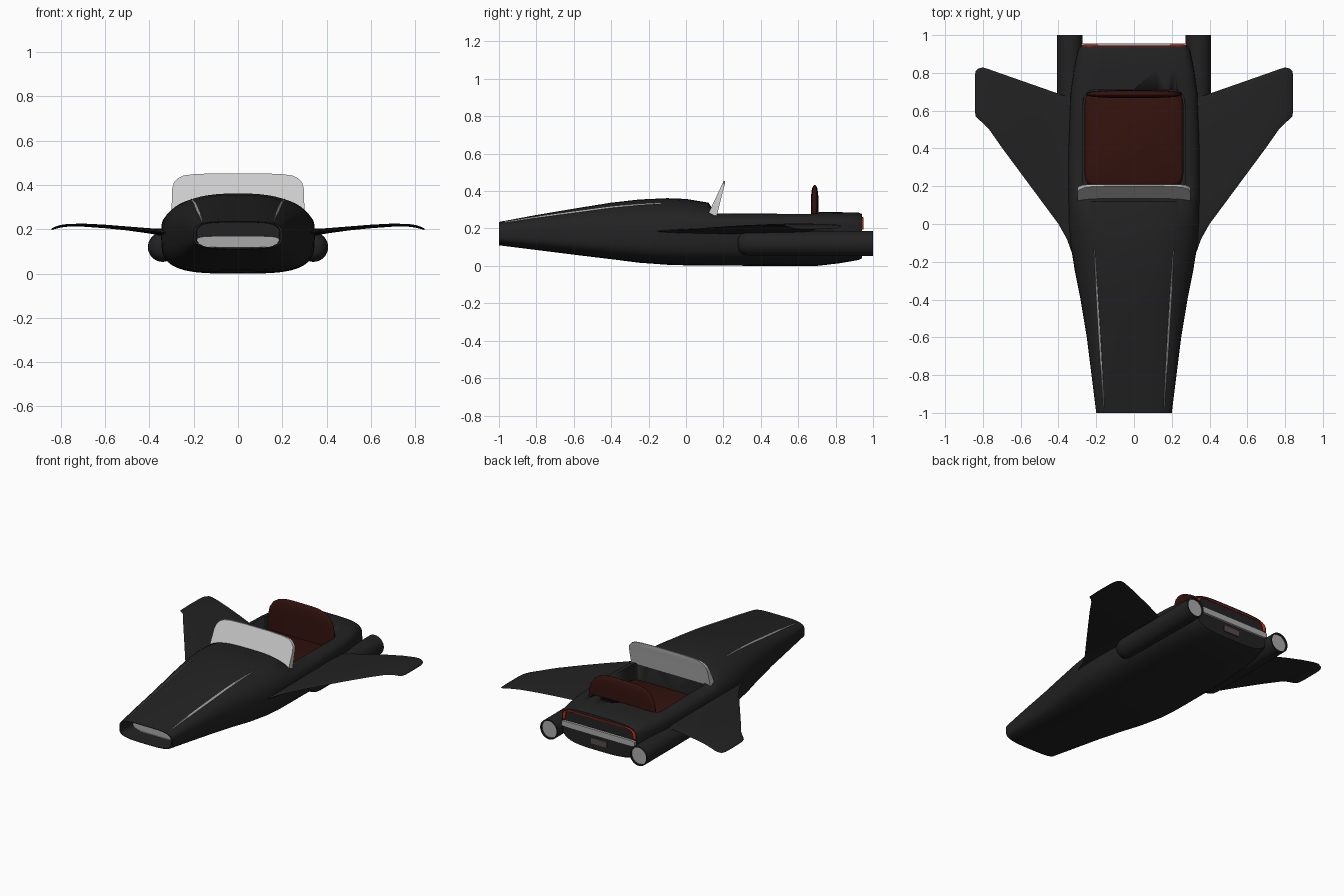
import bpy, bmesh, math
from mathutils import Vector

if "Cube" in bpy.data.objects:
    bpy.data.objects.remove(bpy.data.objects["Cube"])


def material(name, rgb):
    m = bpy.data.materials.new(name)
    m.diffuse_color = (*rgb, 1)
    m.use_nodes = True
    m.node_tree.nodes["Principled BSDF"].inputs["Base Color"].default_value = m.diffuse_color
    return m


BLACK = material("black_paint", (0.016, 0.016, 0.016))
LEATHER = material("dark_red_leather", (0.032, 0.006, 0.004))
RED = material("red_lens", (0.5, 0.02, 0.005))
PLATE = material("plate_brown", (0.09, 0.07, 0.065))
SILVER = material("silver", (0.4, 0.4, 0.4))


def loft(name, rings, mat=None, angle=35):
    """Skin a list of equal-length rings and cap both ends."""
    bm = bmesh.new()
    loops = [[bm.verts.new(p) for p in r] for r in rings]
    n = len(loops[0])
    for a, b in zip(loops, loops[1:]):
        for i in range(n):
            j = (i + 1) % n
            bm.faces.new((a[i], a[j], b[j], b[i]))
    bm.faces.new(loops[0])
    bm.faces.new(loops[-1])
    bmesh.ops.recalc_face_normals(bm, faces=bm.faces)
    me = bpy.data.meshes.new(name)
    bm.to_mesh(me)
    bm.free()
    ob = bpy.data.objects.new(name, me)
    bpy.context.collection.objects.link(ob)
    if mat:
        me.materials.append(mat)
    smooth(ob, angle)
    return ob


def smooth(ob, angle):
    bpy.ops.object.select_all(action='DESELECT')
    ob.select_set(True)
    bpy.context.view_layer.objects.active = ob
    bpy.ops.object.shade_smooth_by_angle(angle=math.radians(angle))


def sellipse(n_up, n_low, count=56):
    """Unit superellipse with separate upper and lower squareness."""
    pts = []
    for i in range(count):
        t = 2 * math.pi * i / count
        c, s = math.cos(t), math.sin(t)
        e = 2 / (n_up if s >= 0 else n_low)
        pts.append((math.copysign(abs(c) ** e, c), math.copysign(abs(s) ** e, s)))
    return pts


# Hull stations: y, half width, top, bottom, upper squareness
HULL = [(-1, .2, .235, .11, 4), (-.8, .225, .272, .085, 3.4), (-.6, .25, .306, .06, 3),
        (-.4, .283, .338, .036, 2.7), (-.25, .313, .355, .017, 2.5), (-.1, .337, .362, .006, 2.5),
        (0, .345, .358, .003, 2.6), (.12, .347, .338, .002, 2.9), (.15, .347, .292, .002, 4),
        (.4, .347, .29, .0, 4.5), (.7, .335, .288, .0, 4.5), (.82, .318, .287, .014, 4.5),
        (.92, .297, .286, .031, 4.5), (.94, .285, .278, .04, 4.5)]
MID = .17


def hull_ring(y, hw, top, bot, n, k=1.0):
    return [(x * hw * k, y, MID + z * k * ((top if z > 0 else 2 * MID - bot) - MID))
            for x, z in sellipse(n, 3.5)]


def hull_top(x, y):
    for a, b in zip(HULL, HULL[1:]):
        if a[0] <= y <= b[0]:
            f = (y - a[0]) / (b[0] - a[0])
            _, hw, top, _, n = [p + (q - p) * f for p, q in zip(a, b)]
            return MID + (top - MID) * (1 - (abs(x) / hw) ** n) ** (1 / n)


# Hull with recessed nose intake
nose = HULL[0]
rings = [hull_ring(-.86, *nose[1:], .93), hull_ring(-1, *nose[1:], .95)]
body = loft("body", rings + [hull_ring(*h) for h in HULL], BLACK)

# Cockpit opening
cutter = loft("cockpit_cutter", [[(x * .27, .425 + y * .287, z) for x, y in sellipse(10, 10)]
                                 for z in (.11, .6)], BLACK)
cutter.hide_render = True
cutter.hide_viewport = True
cut = body.modifiers.new("cockpit", 'BOOLEAN')
cut.object = cutter
cut.solver = 'EXACT'

# Seat cushion and backrest
loft("seat_cushion", [[(x * .262 * k, .45 + y * .255 * k, z) for x, y in sellipse(10, 10)]
                      for z, k in ((.1, 1), (.175, 1), (.19, .98), (.197, .93))], LEATHER, 50)
BACK = [(.12, .255, .02), (.3, .25, .021), (.35, .238, .021), (.39, .212, .018),
        (.415, .175, .014), (.428, .13, .008), (.432, .09, .003)]
loft("seat_back", [[(x * hw, .688 + y * d, z) for x, y in sellipse(3, 3)]
                   for z, hw, d in BACK], LEATHER, 60)

# Windshield: leaning tapered slab with rounded upper corners
SHIELD = [(.27, .3, .05), (.38, .298, .026), (.41, .29, .02), (.43, .272, .016),
          (.443, .245, .012), (.449, .2, .01), (.453, .1, .008)]
rings = []
for z, hw, d in SHIELD:
    y = .115 + (z - .27) * .47
    rings.append([(-hw, y, z), (hw, y, z), (hw, y + d, z), (-hw, y + d, z)])
loft("windshield", rings)

# Wing stations: x, leading y, trailing y, z, half thickness
WING = [(.29, -.2, .65, .18, .02), (.33, -.15, .665, .185, .018), (.355, -.08, .675, .188, .015),
        (.4, 0, .69, .193, .012), (.5, .135, .725, .204, .009), (.6, .27, .76, .213, .008),
        (.7, .405, .795, .219, .007), (.77, .505, .82, .218, .006), (.8, .535, .829, .214, .006),
        (.825, .555, .823, .207, .005), (.838, .57, .81, .202, .004), (.843, .6, .785, .199, .003)]
TUBE = [(.277, .02), (.284, .04), (.3, .055), (.33, .065), (.36, .067),
        (1, .067), (1, .058), (.97, .058)]
for side, tag in ((-1, "left"), (1, "right")):
    loft(tag + "_wing", [[(side * x, (a + b) / 2 + u * (b - a) / 2, z + v * t)
                          for u, v in sellipse(2, 2, 24)] for x, a, b, z, t in WING], BLACK, 60)
    # Engine pipe and its pale nozzle disc
    circle = sellipse(2, 2, 32)
    loft(tag + "_engine", [[(side * .34 + u * r, y, .12 + v * r) for u, v in circle]
                           for y, r in TUBE], BLACK)
    loft(tag + "_nozzle", [[(side * .34 + u * .058, y, .12 + v * .058) for u, v in circle]
                           for y in (.95, .99)], SILVER)
    # Hood trim spear following the bonnet surface
    spear = []
    for i in range(25):
        f = i / 24
        y, x = -.97 + .84 * f, side * (.16 + .05 * f)
        w = .001 + .005 * math.sin(math.pi * f) ** .6
        c = Vector((x, y, hull_top(x, y)))
        spear.append([c + Vector((u * w, 0, v * .006 - side * u * w * .8))
                      for u, v in sellipse(2, 2, 8)])
    loft(tag + "_hood_trim", spear, SILVER)
    # Tail light wrapping the rear corner
    light = []
    for x, z, r in ((.19, .258, .004), (.235, .254, .007), (.258, .242, .011),
                    (.266, .222, .012), (.268, .195, .01)):
        d = Vector((.26 - x, 0, .2 - z)).normalized() if x < .255 else Vector((-1, 0, 0))
        light.append([Vector((side * (x + d.x * v * r), .941 + u * .008, z + d.z * v * r))
                      for u, v in sellipse(2, 2, 12)])
    loft(tag + "_tail_light", light, RED, 60)


def rounded_bar(name, hx, hz, z, y0, y1, mat, n=8):
    k = [(y0, 1), (y1 - .004, 1), (y1, .97)]
    return loft(name, [[(u * hx, y, z + v * hz * s) for u, v in sellipse(n, n, 40)]
                       for y, s in k], mat, 40)


# Bumpers, rear light strip and number plate
rounded_bar("rear_bumper", .278, .021, .165, .92, .955, SILVER)
rounded_bar("rear_light_strip", .2, .003, .258, .93, .946, RED)
rounded_bar("rear_plate", .06, .02, .1, .93, .946, PLATE, 20)
rounded_bar("front_grille_bar", .186, .026, .144, -.84, -.875, SILVER, 5)
